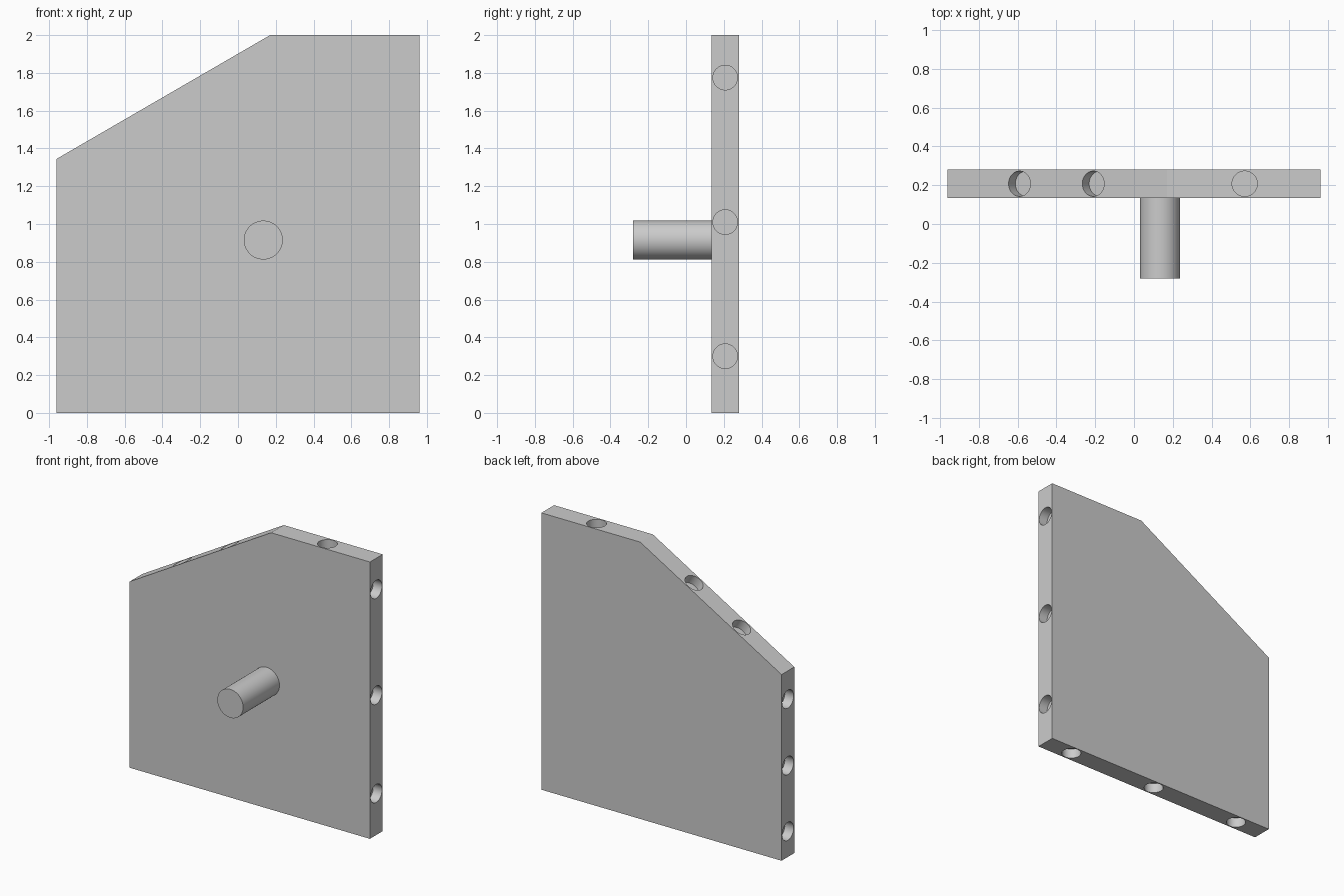
import bpy
import bmesh
import math
from mathutils import Vector

cube = bpy.data.objects.get("Cube")
if cube:
    bpy.data.objects.remove(cube, do_unlink=True)

GREY = (0.6, 0.6, 0.6, 1)
grey = bpy.data.materials.new("plain grey")
grey.use_nodes = True
grey.diffuse_color = GREY
grey.node_tree.nodes["Principled BSDF"].inputs["Base Color"].default_value = GREY

Y_FRONT, Y_BACK = 0.135, 0.28
Y_MID = (Y_FRONT + Y_BACK) / 2
HOLE_RADIUS, HOLE_DEPTH = 0.065, 0.07


def cylinder(name, centre, axis, radius, length):
    rotation = Vector(axis).to_track_quat('Z', 'Y').to_euler()
    bpy.ops.mesh.primitive_cylinder_add(vertices=64, radius=radius, depth=length,
                                        location=centre, rotation=rotation)
    obj = bpy.context.object
    obj.name = name
    obj.data.materials.append(grey)
    return obj


def shade(obj):
    bpy.ops.object.select_all(action='DESELECT')
    obj.select_set(True)
    bpy.context.view_layer.objects.active = obj
    bpy.ops.object.shade_smooth_by_angle(angle=math.radians(30))


# Panel with one slanted corner, extruded from its outline
outline = [(-0.96, 0), (0.96, 0), (0.96, 2), (0.17, 2), (-0.96, 1.345)]
bm = bmesh.new()
face = bm.faces.new([bm.verts.new((x, Y_FRONT, z)) for x, z in outline])
result = bmesh.ops.extrude_face_region(bm, geom=[face])
moved = [v for v in result["geom"] if isinstance(v, bmesh.types.BMVert)]
bmesh.ops.translate(bm, verts=moved, vec=(0, Y_BACK - Y_FRONT, 0))
bmesh.ops.recalc_face_normals(bm, faces=bm.faces)
mesh = bpy.data.meshes.new("panel")
bm.to_mesh(mesh)
bm.free()
panel = bpy.data.objects.new("panel", mesh)
bpy.context.collection.objects.link(panel)
mesh.materials.append(grey)

# Blind dowel holes: a point on the edge and the outward direction
slope = (2 - 1.345) / (0.17 + 0.96)
slant = Vector((-slope, 0, 1)).normalized()
holes = [((0.96, z), (1, 0, 0)) for z in (0.30, 1.01, 1.775)]
holes += [((-0.96, z), (-1, 0, 0)) for z in (0.185, 0.66, 1.14)]
holes += [((x, 0), (0, 0, -1)) for x in (-0.73, 0, 0.73)]
holes += [((x, 1.345 + slope * (x + 0.96)), slant) for x in (-0.59, -0.21)]
holes += [((0.57, 2), (0, 0, 1))]

for (x, z), axis in holes:
    cutter = cylinder("hole_cutter", (x, Y_MID, z), axis, HOLE_RADIUS, HOLE_DEPTH * 2)
    cutter.hide_render = True
    cut = panel.modifiers.new("hole", 'BOOLEAN')
    cut.operation = 'DIFFERENCE'
    cut.solver = 'EXACT'
    cut.object = cutter
    bpy.context.view_layer.objects.active = panel
    bpy.ops.object.modifier_apply(modifier=cut.name)
    bpy.data.objects.remove(cutter, do_unlink=True)
shade(panel)

# Round peg standing out of the front
peg = cylinder("peg", (0.134, (Y_FRONT - 0.28) / 2, 0.915), (0, -1, 0),
               0.103, Y_FRONT + 0.28)
shade(peg)
